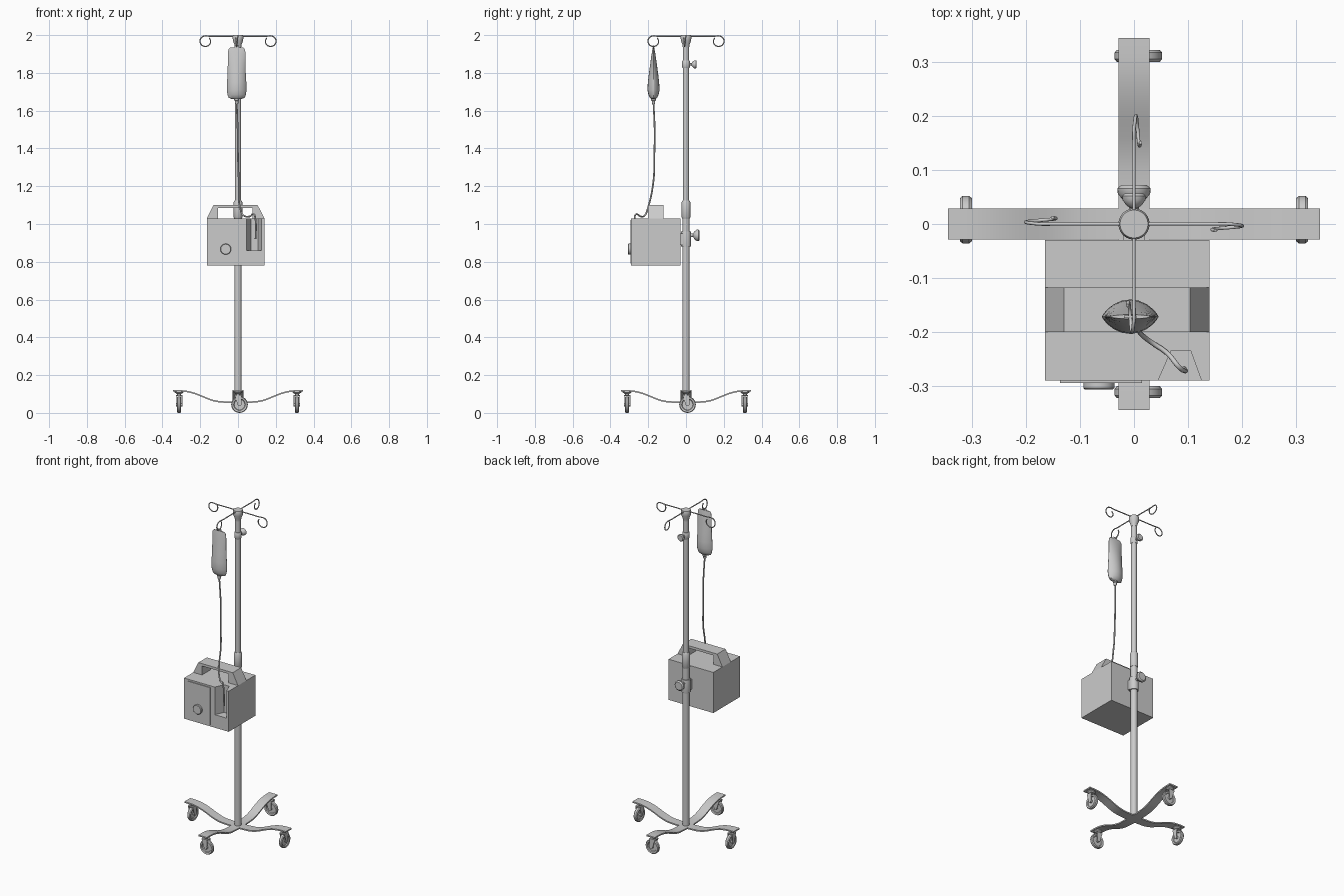
import bpy, bmesh
from math import cos, sin, pi, radians
from mathutils import Matrix, Vector

cube = bpy.data.objects.get("Cube")
if cube:
    bpy.data.objects.remove(cube, do_unlink=True)

grey = bpy.data.materials.new("plain grey")
grey.use_nodes = True
TONE = (0.6, 0.6, 0.6, 1)
grey.diffuse_color = TONE
grey.node_tree.nodes["Principled BSDF"].inputs["Base Color"].default_value = TONE


def finish(name, bm, matrix=None, smooth=False):
    """Turn a bmesh into a named object."""
    bmesh.ops.recalc_face_normals(bm, faces=bm.faces)
    mesh = bpy.data.meshes.new(name)
    bm.to_mesh(mesh)
    bm.free()
    if matrix:
        mesh.transform(matrix)
    mesh.materials.append(grey)
    obj = bpy.data.objects.new(name, mesh)
    bpy.context.collection.objects.link(obj)
    if smooth:
        bpy.ops.object.select_all(action='DESELECT')
        obj.select_set(True)
        bpy.context.view_layer.objects.active = obj
        bpy.ops.object.shade_smooth_by_angle(angle=radians(35))
    return obj


def loft(name, rings, matrix=None, smooth=True):
    """Skin a list of equal rings and cap both ends."""
    bm = bmesh.new()
    rows = [[bm.verts.new(p) for p in ring] for ring in rings]
    n = len(rows[0])
    for a, b in zip(rows, rows[1:]):
        for i in range(n):
            bm.faces.new((a[i], a[(i + 1) % n], b[(i + 1) % n], b[i]))
    bm.faces.new(rows[0])
    bm.faces.new(rows[-1])
    return finish(name, bm, matrix, smooth)


def lathe(name, profile, matrix=None, sides=24):
    """Revolve (radius, height) pairs about z."""
    angles = [2 * pi * i / sides for i in range(sides)]
    return loft(name, [[(r * cos(a), r * sin(a), h) for a in angles]
                       for r, h in profile], matrix)


def prism(name, outline, start, end, axis='Z', matrix=None, smooth=False):
    """Extrude an outline along Z (x, y points) or Y (x, z points)."""
    place = {'Z': lambda p, d: (p[0], p[1], d), 'Y': lambda p, d: (p[0], d, p[1])}[axis]
    return loft(name, [[place(p, d) for p in outline] for d in (start, end)],
                matrix, smooth)


def rect(x0, x1, y0, y1):
    return [(x0, y0), (x1, y0), (x1, y1), (x0, y1)]


def wire(name, points, radius, matrix=None, handle='AUTO'):
    """Round wire through points."""
    curve = bpy.data.curves.new(name, 'CURVE')
    curve.dimensions = '3D'
    curve.bevel_depth = radius
    curve.bevel_resolution = 2
    curve.resolution_u = 5
    curve.use_fill_caps = True
    spline = curve.splines.new('BEZIER')
    spline.bezier_points.add(len(points) - 1)
    for bp, p in zip(spline.bezier_points, points):
        bp.co = p
        bp.handle_left_type = bp.handle_right_type = handle
    curve.materials.append(grey)
    obj = bpy.data.objects.new(name, curve)
    if matrix:
        obj.matrix_world = matrix
    bpy.context.collection.objects.link(obj)
    return obj


def turn(k):
    return Matrix.Rotation(k * pi / 2, 4, 'Z')


def move(x, y, z):
    return Matrix.Translation((x, y, z))


TO_BACK = Matrix.Rotation(-pi / 2, 4, 'X')    # z axis to +y
TO_FRONT = Matrix.Rotation(pi / 2, 4, 'X')    # z axis to -y

# Telescopic pole
lathe("lower_pole", [(0.019, 0.055), (0.019, 1.1)])
lathe("upper_pole", [(0.016, 1.08), (0.016, 1.96)])
lathe("pole_collar", [(0.02, 1.03), (0.023, 1.035), (0.023, 1.115), (0.018, 1.125)])
lathe("upper_collar", [(0.018, 1.825), (0.021, 1.83), (0.021, 1.86), (0.018, 1.865)])
lathe("clamp_collar", [(0.025, 0.88), (0.026, 0.885), (0.026, 0.955), (0.025, 0.96)])
lathe("pole_cap", [(0.017, 1.935), (0.019, 1.95), (0.027, 1.97), (0.029, 1.992), (0.026, 2.0)])

# Tightening knobs behind the pole
knob = [(0.009, 0), (0.009, 0.022), (0.02, 0.028), (0.03, 0.04), (0.031, 0.05), (0.024, 0.056)]
lathe("clamp_knob", knob, move(0, 0.016, 0.94) @ TO_BACK)
lathe("upper_knob", [(r * 0.7, h * 0.8) for r, h in knob], move(0, 0.012, 1.845) @ TO_BACK)

# Four hanging hooks, each a straight arm ending in a loop
hook = [(0.01, 0, 1.994), (0.08, 0, 1.994), (0.15, 0, 1.994)]
for i in range(9):
    a = pi / 2 - i * pi * 1.72 / 8
    hook.append((0.173 + 0.028 * cos(a), -0.012 * i / 8, 1.968 + 0.028 * sin(a)))
for k in range(4):
    wire("hook_%d" % (k + 1), hook, 0.0032, turn(k))

# Curved strip legs, mirrored in pairs across the hub
half = [(0.345, 0.121), (0.31, 0.121), (0.28, 0.119), (0.25, 0.113), (0.22, 0.104),
        (0.19, 0.092), (0.16, 0.079), (0.13, 0.069), (0.1, 0.063), (0.05, 0.06)]
arc = [(-x, z) for x, z in half] + half[::-1]
strip = arc + [(x, z - 0.008) for x, z in arc[::-1]]
for k, name in enumerate(("side_legs", "front_back_legs")):
    prism(name, strip, -0.0285, 0.0285, 'Y', turn(k), smooth=True)

# Casters: the wheel turns about the leg's own axis
tyre = [(0.012, -0.004), (0.028, -0.004), (0.031, -0.009), (0.04, -0.011), (0.044, -0.006),
        (0.044, 0.006), (0.04, 0.011), (0.031, 0.009), (0.028, 0.004), (0.012, 0.004)]
AXLE = Matrix.Rotation(pi / 2, 4, 'Y')
for leg, (x, y) in {"left": (1, 0), "right": (-1, 0), "back": (0, 1), "front": (0, -1)}.items():
    spin = Matrix.Identity(4) if x else Matrix(((0, 1, 0, 0), (1, 0, 0, 0), (0, 0, 1, 0), (0, 0, 0, 1)))
    base = move(x * 0.312, y * 0.312, 0) @ spin
    lathe(leg + "_wheel", tyre, base @ move(0, 0.008, 0.044) @ AXLE)
    lathe(leg + "_axle", [(0.009, -0.017), (0.009, 0.017)], base @ move(0, 0.008, 0.044) @ AXLE, 12)
    lathe(leg + "_stem", [(0.011, 0.09), (0.011, 0.1), (0.023, 0.108), (0.023, 0.115)], base, 16)
    prism(leg + "_fork_top", rect(-0.017, 0.017, -0.018, 0.02), 0.09, 0.096, matrix=base)
    for s in (-1, 1):
        cheek = [(-0.018, 0.094), (0.02, 0.094), (0.017, 0.038), (0.0, 0.038)]
        prism(leg + "_fork_cheek", cheek, -0.002, 0.002, 'Y',
              base @ move(s * 0.015, 0, 0) @ turn(1))

# Pump housing with a tapered channel open to the front and top
notch = [(0.125, -0.29), (0.105, -0.235), (0.069, -0.235), (0.045, -0.29)]
plan = [(-0.165, -0.03), (-0.165, -0.29)] + notch[::-1] + [(0.14, -0.29), (0.14, -0.03)]
prism("pump_upper_body", plan, 0.86, 1.03)
prism("pump_lower_body", rect(-0.165, 0.14, -0.29, -0.03), 0.78, 0.86)
prism("pump_door", rect(-0.137, 0.015, 0.79, 1.02), -0.295, -0.289, 'Y')
lathe("pump_dial", [(0.029, 0), (0.029, 0.012), (0.026, 0.015)], move(-0.065, -0.292, 0.867) @ TO_FRONT)
prism("pump_mount", rect(-0.02, 0.02, -0.032, -0.015), 0.89, 0.95)

# Carrying handle
handle = [(-0.165, 1.03), (-0.13, 1.1), (0.104, 1.1), (0.14, 1.03),
          (0.077, 1.03), (0.077, 1.085), (-0.105, 1.085), (-0.105, 1.03)]
prism("pump_handle", handle, -0.2, -0.118, 'Y')

# Fluid bag: lens-shaped sections, thin at the top and full near the base
sections = [(0.026, 0.01, 1.662), (0.042, 0.018, 1.668), (0.049, 0.026, 1.685), (0.052, 0.031, 1.71),
            (0.051, 0.029, 1.75), (0.048, 0.023, 1.80), (0.047, 0.016, 1.85), (0.047, 0.009, 1.90),
            (0.044, 0.005, 1.923), (0.036, 0.003, 1.934)]
BAG = move(-0.007, -0.172, 0)
rings = []
for w, t, z in sections:
    xs = [-cos(pi * i / 10) for i in range(11)]
    front = [(w * x, -t * (1 - x * x) ** 0.8 - 0.001, z) for x in xs]
    rings.append(front + [(x, -y, h) for x, y, h in front[::-1]])
loft("fluid_bag", rings, BAG)
prism("bag_hanging_tab", rect(-0.012, 0.012, 1.93, 1.945), -0.002, 0.002, 'Y', BAG)
lathe("bag_port", [(0.006, 1.635), (0.009, 1.64), (0.009, 1.652), (0.013, 1.655), (0.013, 1.665)], BAG, 16)

# Drip line from the bag down into the pump channel
wire("drip_line", [(-0.007, -0.172, 1.64), (-0.002, -0.166, 1.5), (0.0, -0.168, 1.35),
                   (0.004, -0.172, 1.23), (0.012, -0.203, 1.08), (0.03, -0.218, 1.045),
                   (0.062, -0.24, 1.04), (0.083, -0.265, 1.052), (0.093, -0.272, 1.02),
                   (0.093, -0.268, 0.92)], 0.0045)
